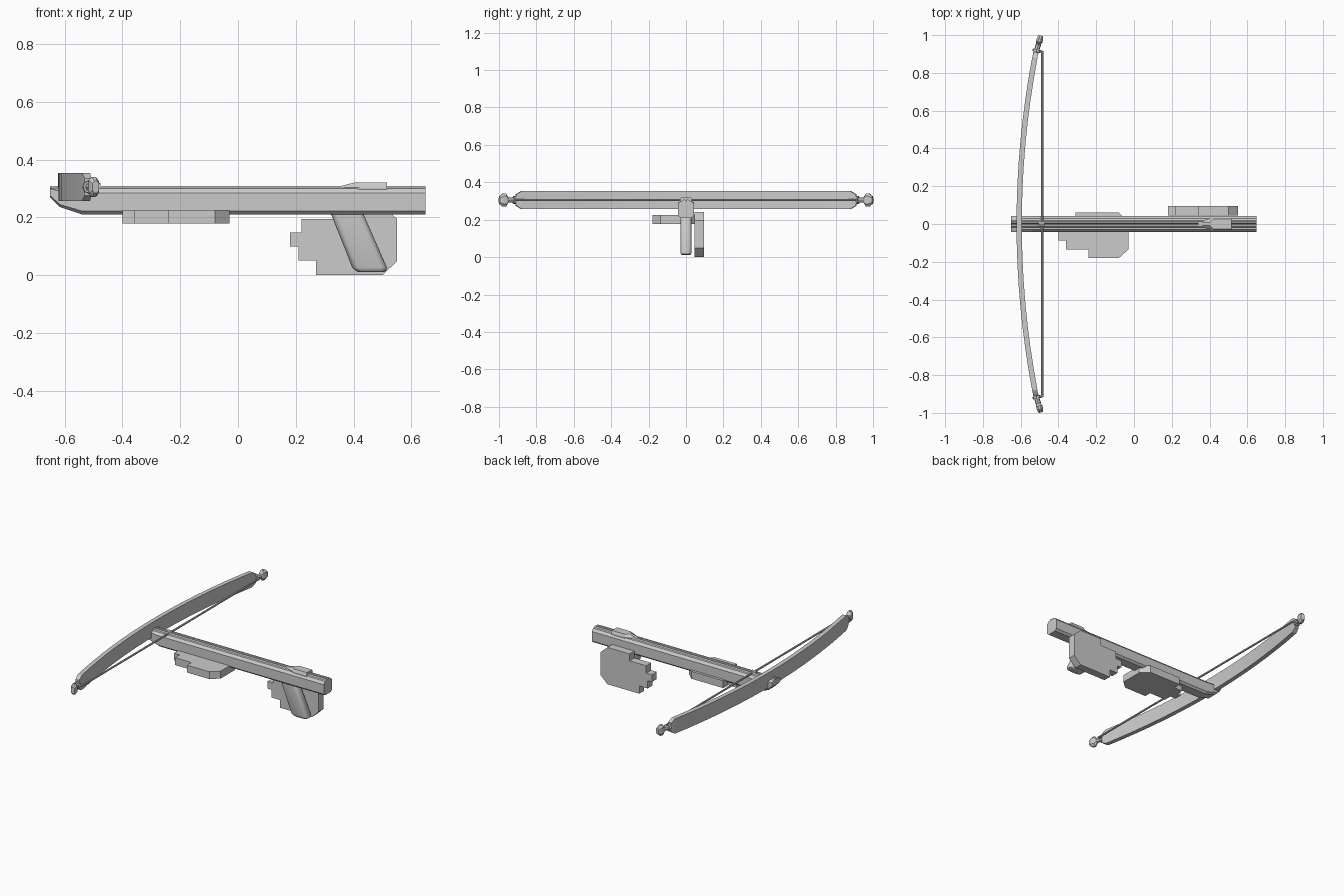
import bpy
import bmesh
import math
from mathutils import Vector

if "Cube" in bpy.data.objects:
    bpy.data.objects.remove(bpy.data.objects["Cube"], do_unlink=True)

grey = bpy.data.materials.new("plain grey")
grey.use_nodes = True
grey.diffuse_color = (0.6, 0.6, 0.6, 1)
grey.node_tree.nodes["Principled BSDF"].inputs["Base Color"].default_value = (0.6, 0.6, 0.6, 1)


def loft(name, rings, smooth=False):
    """Skin a list of equal-length point rings and cap both ends."""
    bm = bmesh.new()
    rows = [[bm.verts.new(p) for p in ring] for ring in rings]
    for a, b in zip(rows, rows[1:]):
        for i in range(len(a)):
            j = (i + 1) % len(a)
            bm.faces.new((a[i], a[j], b[j], b[i]))
    bm.faces.new(rows[0][::-1])
    bm.faces.new(rows[-1])
    bmesh.ops.recalc_face_normals(bm, faces=bm.faces)
    mesh = bpy.data.meshes.new(name)
    bm.to_mesh(mesh)
    bm.free()
    mesh.materials.append(grey)
    obj = bpy.data.objects.new(name, mesh)
    bpy.context.collection.objects.link(obj)
    if smooth:
        bpy.ops.object.select_all(action='DESELECT')
        obj.select_set(True)
        bpy.context.view_layer.objects.active = obj
        bpy.ops.object.shade_smooth_by_angle(angle=math.radians(40))
    return obj


def tube(name, start, end, radius, sides=8):
    start, end = Vector(start), Vector(end)
    turn = (end - start).to_track_quat('Z', 'Y')
    circle = [turn @ Vector((radius * math.cos(t), radius * math.sin(t), 0))
              for t in (2 * math.pi * i / sides for i in range(sides))]
    return loft(name, [[c + p for c in circle] for p in (start, end)], True)


# Stock: grooved section along x, with the nose swept up underneath
half = [(0.030, 0.21), (0.043, 0.222), (0.043, 0.284), (0.030, 0.30),
        (0.018, 0.302), (0.013, 0.309), (0.006, 0.308)]
section = half + [(0, 0.298)] + [(-y, z) for y, z in reversed(half)]


def stock_ring(x, floor):
    return [(x, y, 0.31 - (0.31 - z) * (0.31 - floor) / 0.10 if z < 0.29 else z)
            for y, z in section]


loft("stock", [stock_ring(-0.65, 0.27), stock_ring(-0.615, 0.235),
               stock_ring(-0.54, 0.21), stock_ring(0.648, 0.21)])

# Stepped plates: one outline used upright beside the grip and flat under the stock
outline = [(0.09, 0), (0.32, 0), (0.37, 0.048), (0.37, 0.195), (0.32, 0.24),
           (0.16, 0.24), (0.16, 0.195), (0.04, 0.195), (0.04, 0.147), (0, 0.147),
           (0, 0.10), (0.03, 0.10), (0.03, 0.05), (0.09, 0.05)]
loft("grip_side_plate", [[(0.18 + u, y, v) for u, v in outline] for y in (0.045, 0.095)])
loft("lower_flat_plate", [[(-0.40 + u, 0.06 - v, z) for u, v in outline]
                          for z in (0.178, 0.226)])

# Slanted grip with softened long edges and foot
def grip_ring(x, z, length, width):
    points = []
    for cx, cy, first in ((1, 1, 0), (-1, 1, 90), (-1, -1, 180), (1, -1, 270)):
        for step in range(4):
            t = math.radians(first + step * 30)
            points.append((x + cx * (length - 0.02) + 0.02 * math.cos(t),
                           cy * (width - 0.02) + 0.02 * math.sin(t), z))
    return points


loft("grip", [grip_ring(0.372, 0.225, 0.056, 0.03), grip_ring(0.455, 0.027, 0.06, 0.03),
              grip_ring(0.46, 0.016, 0.053, 0.027), grip_ring(0.46, 0.011, 0.045, 0.022)], True)

# Latch: pointed wedge on top of the stock
latch = [(0.34, -0.010), (0.42, -0.033), (0.515, -0.033),
         (0.515, 0.033), (0.42, 0.033), (0.34, 0.010)]
loft("latch", [[(x, y, 0.29) for x, y in latch],
               [(x, y, 0.304) for x, y in latch],
               [(x + (0.06 if x < 0.4 else 0), y * 0.8, 0.32) for x, y in latch]])

# Bow: a curved flat limb with narrowed ends
MID = 0.305


def bow_x(y):
    return -0.608 + 0.107 * abs(y) ** 2


rings = []
stations = [0.91, 0.88] + [0.88 * (1 - i / 8) for i in range(1, 8)] + [0]
for y in stations + [-s for s in reversed(stations[:-1])]:
    tangent = Vector((0.214 * y, 1, 0)).normalized()
    across = Vector((tangent.y, -tangent.x, 0))
    tip = abs(y) > 0.9
    thick, tall = (0.012, 0.03) if tip else (0.014, 0.048)
    center = Vector((bow_x(y), y, MID))
    rings.append([center + across * a * thick + Vector((0, 0, b * tall))
                  for a, b in ((-1, -1), (1, -1), (1, 1), (-1, 1))])
loft("bow_limb", rings)

# Limb tips: neck, string loop and faceted knob on each side
for side, label in ((1, "left"), (-1, "right")):
    tangent = Vector((0.3, side, 0)).normalized()
    across = Vector((tangent.y, -tangent.x, 0))
    start = Vector((bow_x(0.90), side * 0.90, MID))
    tube("neck_" + label, start, start + tangent * 0.065, 0.014)
    rings = []
    for along, height, width in ((0.05, 0.010, 0.010), (0.066, 0.034, 0.017),
                                 (0.084, 0.034, 0.017), (0.102, 0.020, 0.012)):
        c = start + tangent * along
        rings.append([c + across * width * a + Vector((0, 0, height * b))
                      for a, b in ((1, -0.6), (1, 0.6), (0.4, 1), (-0.4, 1),
                                   (-1, 0.6), (-1, -0.6), (-0.4, -1), (0.4, -1))])
    loft("knob_" + label, rings)
    tube("string_loop_" + label, start + tangent * 0.012, start + tangent * 0.024, 0.022)
    tube("loop_end_" + label, start + tangent * 0.018, (-0.484, side * 0.912, MID), 0.007)

# String with a small nock at the middle
tube("string", (-0.486, -0.915, MID), (-0.486, 0.915, MID), 0.006)
tube("string_nock", (-0.505, 0, MID), (-0.475, 0, MID), 0.014)
